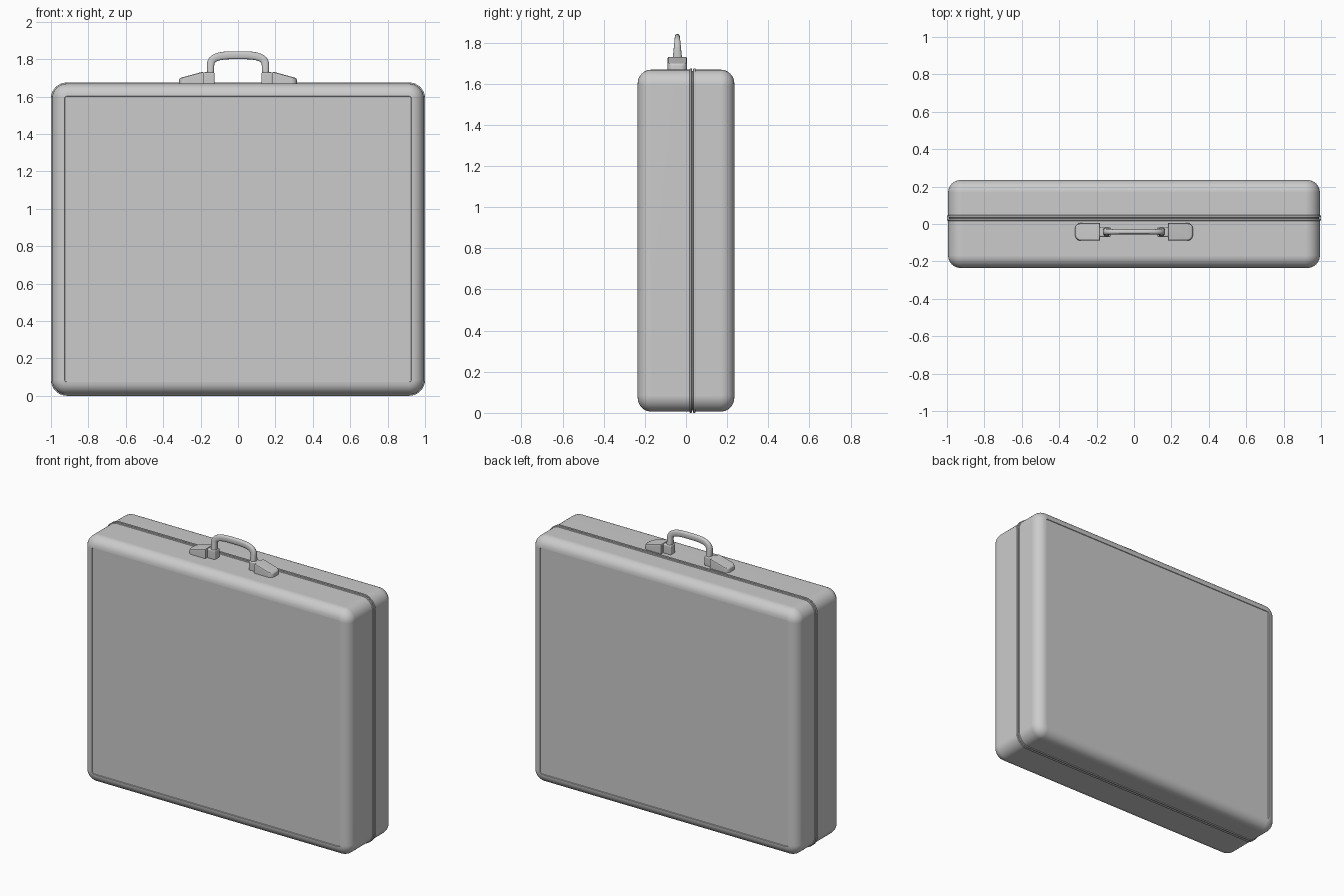
import bpy, bmesh
from math import sin, cos, pi, radians, copysign
from mathutils import Vector

if "Cube" in bpy.data.objects:
    bpy.data.objects.remove(bpy.data.objects["Cube"])

ZC, HW, HH = 0.8375, 1.0, 0.8375    # case centre height, half width, half height
HY = -0.042                         # handle line in y


def finish(name, bm, weighted=False):
    bmesh.ops.recalc_face_normals(bm, faces=bm.faces)
    me = bpy.data.meshes.new(name)
    bm.to_mesh(me)
    bm.free()
    ob = bpy.data.objects.new(name, me)
    bpy.context.collection.objects.link(ob)
    bpy.ops.object.select_all(action='DESELECT')
    ob.select_set(True)
    bpy.context.view_layer.objects.active = ob
    bpy.ops.object.shade_smooth_by_angle(angle=radians(35))
    if weighted:
        mod = ob.modifiers.new("weighted", 'WEIGHTED_NORMAL')
        mod.keep_sharp = True
    return ob


def loft(rings):
    """Skin a list of equal-length rings and cap both ends."""
    bm = bmesh.new()
    loops = [[bm.verts.new(p) for p in r] for r in rings]
    n = len(loops[0])
    for a, b in zip(loops, loops[1:]):
        for i in range(n):
            j = (i + 1) % n
            bm.faces.new((a[i], a[j], b[j], b[i]))
    bm.faces.new(loops[0])
    bm.faces.new(loops[-1])
    return bm


def case_ring(y, d, radius=0.085, seg=8):
    """Rounded rectangle in xz, inset by d from the outer size."""
    r = max(radius - d, 0.004)
    pts = []
    for q, (sx, sz) in enumerate(((1, 1), (-1, 1), (-1, -1), (1, -1))):
        for k in range(seg + 1):
            a = q * pi / 2 + k / seg * pi / 2
            pts.append(Vector((sx * (HW - d - r) + r * cos(a), y,
                               ZC + sz * (HH - d - r) + r * sin(a))))
    return pts


# Case shell: recessed panel, rounded rim, double lip with groove, mirrored rim
D, R, E = 0.235, 0.067, 0.006
rim = [(-D + 0.004, R + E + 0.002), (-D, R + E)]
for k in range(1, 9):
    a = k / 8 * pi / 2
    rim.append((-D + R - R * cos(a), E + R - R * sin(a)))
lip = [(0.017, E), (0.019, 0.001), (0.022, 0), (0.027, 0), (0.029, 0.002),
       (0.030, 0.012), (0.034, 0.012), (0.035, 0.002), (0.037, 0),
       (0.042, 0), (0.045, 0.001), (0.047, E)]
profile = rim + lip + [(-y, d) for y, d in reversed(rim)]
finish("case_shell", loft([case_ring(y, d) for y, d in profile]), True)


# Handle grip: tapered arch with a rounded section
def spow(v, e):
    return copysign(abs(v) ** e, v)


path = [Vector((-0.147, 0, 1.69)), Vector((-0.147, 0, 1.73))]
for k in range(33):
    t = pi * k / 32
    path.append(Vector((-0.147 * spow(cos(t), 0.62), 0,
                        1.755 + 0.066 * spow(max(sin(t), 0), 0.62))))
path += [Vector((0.147, 0, 1.73)), Vector((0.147, 0, 1.69))]
rings = []
for i, p in enumerate(path):
    tan = (path[min(i + 1, len(path) - 1)] - path[max(i - 1, 0)]).normalized()
    nrm = Vector((-tan.z, 0, tan.x))
    f = min(max((p.z - 1.70) / 0.12, 0), 1)
    hy, ht = 0.025 - 0.012 * f, 0.018 + 0.003 * f
    rings.append([p + nrm * ht * spow(cos(a), 0.7) +
                  Vector((0, HY + hy * spow(sin(a), 0.7), 0))
                  for a in (2 * pi * k / 16 for k in range(16))])
finish("handle_grip", loft(rings))

for side, s in (("left", -1), ("right", 1)):
    # Wedge mount: rounded outer end, top sloping down away from the grip
    outline = [(0.182, -0.047), (0.182, 0.047)]
    for q in (1, 0):
        for k in range(6):
            a = pi / 2 * (1 - k / 5) - (0 if q else pi / 2)
            outline.append((0.285 + 0.03 * cos(a),
                            (0.017 if q else -0.017) + 0.03 * sin(a)))
    levels = []
    for inset, drop in ((0, None), (0, 0.010), (0.003, 0.003), (0.010, 0)):
        ring = []
        for x, y in outline:
            x2 = 0.2485 + (x - 0.2485) * (1 - inset / 0.067)
            y2 = y * (1 - inset / 0.047)
            z = 1.66 if drop is None else 1.734 - 0.27 * (x2 - 0.182) - drop
            ring.append(Vector((s * x2, HY + y2, z)))
        levels.append(ring)
    finish(f"handle_mount_{side}", loft(levels), True)

    # Hinge collar between mount and grip
    bm = bmesh.new()
    bmesh.ops.create_cube(bm, size=1)
    for v in bm.verts:
        v.co = Vector((s * 0.155 + v.co.x * 0.06, HY + v.co.y * 0.054,
                       1.697 + v.co.z * 0.066))
    bmesh.ops.bevel(bm, geom=bm.edges[:], offset=0.008, segments=3,
                    profile=0.5, affect='EDGES')
    finish(f"handle_collar_{side}", bm, True)
